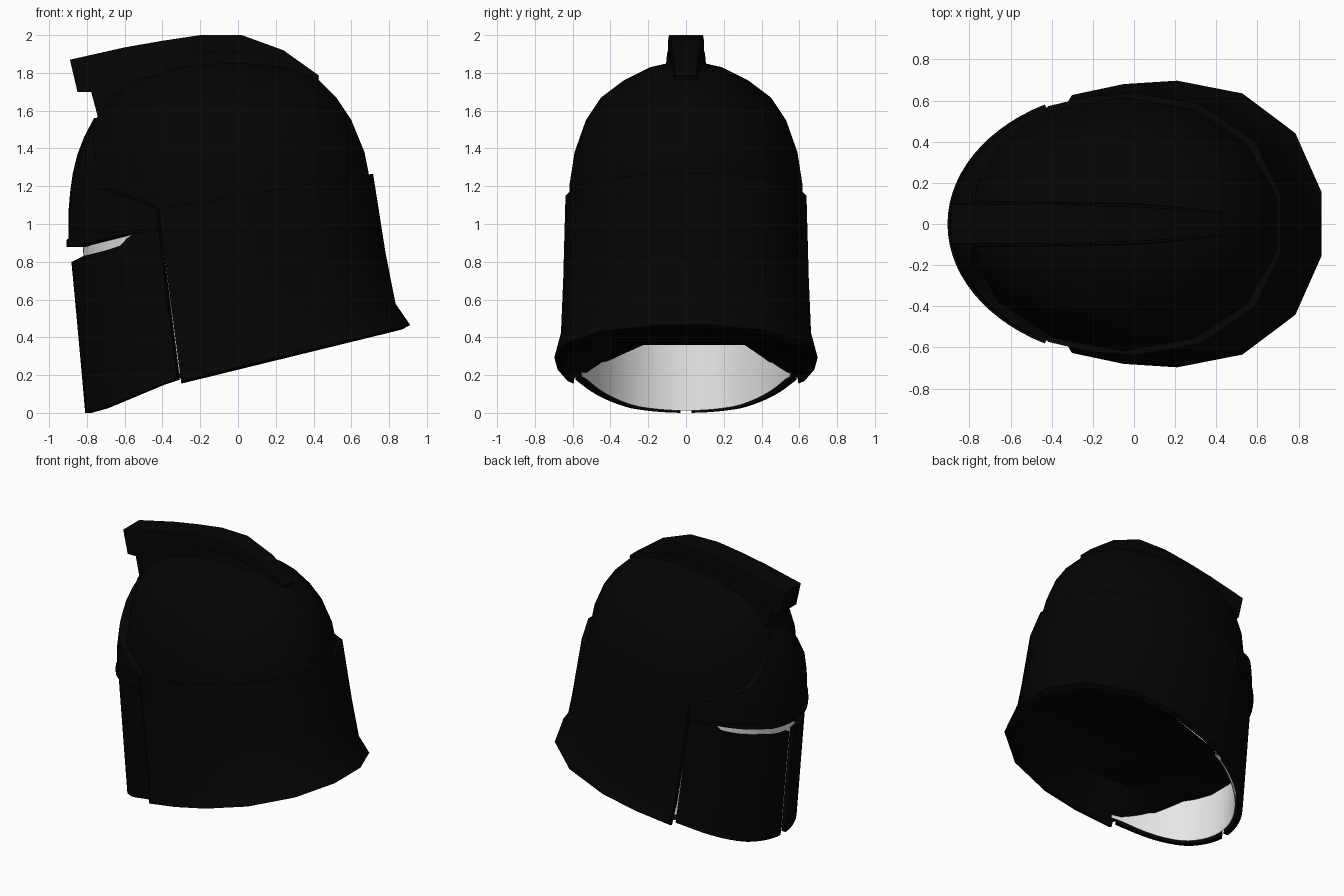
import bpy, bmesh
from math import sin, cos, acos, asin, pi, radians

cube = bpy.data.objects.get("Cube")
if cube:
    bpy.data.objects.remove(cube, do_unlink=True)


def material(name, value):
    m = bpy.data.materials.new(name)
    m.use_nodes = True
    colour = (value, value, value, 1)
    m.diffuse_color = colour
    m.node_tree.nodes["Principled BSDF"].inputs["Base Color"].default_value = colour
    return m


BLACK = material("black", 0.0012)
WHITE = material("white", 0.8)


def lerp(a, b, t):
    return a + (b - a) * t


def interp(t, pts):
    """Piecewise linear lookup in a short list of (position, value)."""
    if t <= pts[0][0]:
        return pts[0][1]
    for (p, a), (q, b) in zip(pts, pts[1:]):
        if t <= q:
            return lerp(a, b, (t - p) / (q - p))
    return pts[-1][1]


def loft(name, rows, mat, ring=False, cap_rows=False, close=False):
    """Skin rows of points; ring closes each row, close makes a capped shell of rows."""
    bm = bmesh.new()
    grid = [[bm.verts.new(p) for p in row] for row in rows]
    n, m = len(grid), len(grid[0])
    for i in range(n if close else n - 1):
        for j in range(m if ring else m - 1):
            a, b = grid[i], grid[(i + 1) % n]
            k = (j + 1) % m
            bm.faces.new((a[j], a[k], b[k], b[j]))
    if cap_rows:
        bm.faces.new(grid[0])
        bm.faces.new(grid[-1])
    if close:
        for col in (0, m - 1):
            for i in range(n // 2 - 1):
                bm.faces.new((grid[i][col], grid[i + 1][col],
                              grid[n - 2 - i][col], grid[n - 1 - i][col]))
    bmesh.ops.recalc_face_normals(bm, faces=bm.faces)
    mesh = bpy.data.meshes.new(name)
    bm.to_mesh(mesh)
    bm.free()
    mesh.materials.append(mat)
    ob = bpy.data.objects.new(name, mesh)
    bpy.context.collection.objects.link(ob)
    bpy.ops.object.select_all(action='DESELECT')
    ob.select_set(True)
    bpy.context.view_layer.objects.active = ob
    bpy.ops.object.shade_smooth_by_angle(angle=radians(30))


# Dome: rings as (height, front x, back x, half width)
dome = [(1.05, -.80, .70, .615), (1.2, -.805, .705, .618), (1.38, -.795, .67, .59),
        (1.55, -.755, .60, .53), (1.67, -.68, .52, .45), (1.76, -.56, .43, .33),
        (1.83, -.36, .27, .19), (1.855, -.18, .10, .08)]
SEG = 14
FLAT = cos(pi / SEG)


def dome_ring(z, f, b, w):
    angles = [2 * pi * (k + .5) / SEG for k in range(SEG)]
    return [((f + b) / 2 + (b - f) / 2 * cos(a) / FLAT, w * sin(a), z) for a in angles]


loft("dome", [dome_ring(*d) for d in dome], BLACK, ring=True, cap_rows=True)

# Neck guard: (fraction down, centre x, back radius, front radius, half width)
HALF = (.11, .33, .55, .77, .885, 1)
COLUMNS = [-t for t in reversed(HALF)] + list(HALF)


def rim_line(x):
    return .155 + .245 * (x + .30)


def guard_row(s, c, rb, rf, w):
    front = lerp(-.42, -.30, s)
    stop = acos((front - c) / rf)
    row = []
    for t in COLUMNS:
        a = stop * t
        back = cos(a) > 0
        bulge = 1 + .025 * sin(2 * a) ** 2 if back else 1
        x = c + (rb if back else rf) * cos(a) * bulge
        row.append((x, w * sin(a) * bulge,
                    lerp(1.08 + .164 * (x + .42), rim_line(x), s)))
    return row


guard = [(0, 0, .73, .95, .638), (.5, .1, .695, 1.03, .65),
         (.83, .16, .688, 1.1, .662), (.985, .2, .727, 1.15, .697),
         (1, .19, .69, 1.12, .662), (.83, .14, .67, 1.06, .63),
         (.5, .1, .65, .99, .615), (0, 0, .69, .91, .605)]
loft("neck_guard", [guard_row(*g) for g in guard], BLACK, close=True)

# Arched floor closing the underside, from the back rim to the face lining
floor = [(.87, .16, .445, .45), (.76, .43, .42, .44), (.52, .60, .36, .425),
         (.20, .655, .285, .405), (-.10, .63, .21, .385), (-.29, .575, .18, .37),
         (-.50, .47, .25, .36), (-.68, .34, .36, .36), (-.77, .10, .36, .36)]
loft("neck_floor", [[(x, -w, e), (x, -w * .66, c), (x, 0, c), (x, w * .66, c), (x, w, e)]
                    for x, w, e, c in floor], BLACK)


# Curved panels around the face
def panel(name, mat, low, high, back, thick, slit=None, side=1, grow=0,
          steps=5, cols=18, taper=None):
    def row(v, inset):
        c, rx, ry = lerp(.05, 0, v), lerp(.86, .883, v), lerp(.65, .645, v)
        if taper:
            c, rx, ry = 0, .897, .652
        xb = lerp(back[0], back[1], v)
        end = acos((c - xb) / rx)
        start = -end if slit is None else asin(slit / ry)
        pts = []
        for k in range(cols + 1):
            a = lerp(start, end, k / cols)
            x = c - rx * cos(a)
            z = lerp(low(x), high(abs(a) / end if taper else x), v)
            f = interp(z, taper) if taper else 1
            pts.append((c - (rx * f + grow - inset) * cos(a),
                        side * (ry * f + grow - inset) * sin(a), z))
        return pts
    outer = [row(i / steps, 0) for i in range(steps + 1)]
    inner = [row(i / steps, thick) for i in range(steps, -1, -1)]
    loft(name, outer + inner, mat, close=True)


def jaw_line(x):
    return interp(x, [(-.81, 0), (-.72, .024), (-.40, .152), (-.31, .18)])


def visor_low(x):
    return interp(x, [(-.88, .80), (-.82, .83), (-.70, .86), (-.61, .89),
                      (-.57, .95), (-.42, .965)])


def visor_high(x):
    return interp(x, [(-.86, .878), (-.83, .89), (-.57, .95), (-.42, .96)])


def brow_top(t):
    return interp(t, [(0, 1.56), (.15, 1.53), (.27, 1.42), (.37, 1.29),
                      (.5, 1.2), (.7, 1.16), (.85, 1.13), (1, 1.08)])


CURVE = [(1.1, 1), (1.25, .98), (1.38, .945), (1.5, .89), (1.56, .85)]

# Cheek plates with a narrow slit between them
for label, side in (("left", -1), ("right", 1)):
    panel(label + "_cheek_plate", BLACK, jaw_line, visor_low, (-.323, -.421),
          .035, slit=.03, side=side)

# Brow plate and its lower rim
panel("brow_plate", BLACK, visor_high, brow_top, (-.43, -.43), .06,
      steps=7, cols=28, taper=CURVE)
panel("brow_rim", BLACK, visor_high, lambda t: .915 + .06 * t, (-.43, -.43), .03,
      grow=.01, steps=1, cols=28, taper=CURVE)

# Pale lining behind the visor slits
panel("visor_lining", WHITE, lambda x: jaw_line(x) + .012, lambda x: 1.04,
      (-.28, -.38), .004, grow=-.05, cols=28)


# Crest: stations as (top x, top z, bottom x, bottom z, half width)
def crest(name, stations, flare):
    loft(name, [[(tx, -w, tz), (tx, w, tz), (bx, w + flare, bz), (bx, -w - flare, bz)]
                for tx, tz, bx, bz, w in stations], BLACK, ring=True, cap_rows=True)


crest("crest", [(-.89, 1.87, -.85, 1.70, .095), (-.80, 1.89, -.77, 1.70, .095),
                (-.60, 1.935, -.58, 1.76, .095),
                (-.40, 1.97, -.38, 1.83, .095), (-.20, 2.0, -.20, 1.86, .09),
                (.02, 2.0, .01, 1.86, .083), (.24, 1.92, .22, 1.80, .07),
                (.43, 1.785, .38, 1.68, .055)], .003)
crest("crest_base", [(-.78, 1.71, -.735, 1.54, .104), (-.60, 1.80, -.55, 1.62, .104),
                     (-.35, 1.88, -.33, 1.70, .103), (-.10, 1.915, -.10, 1.75, .098),
                     (.05, 1.905, .04, 1.75, .093), (.25, 1.86, .22, 1.68, .078),
                     (.43, 1.775, .36, 1.62, .058)], .012)
